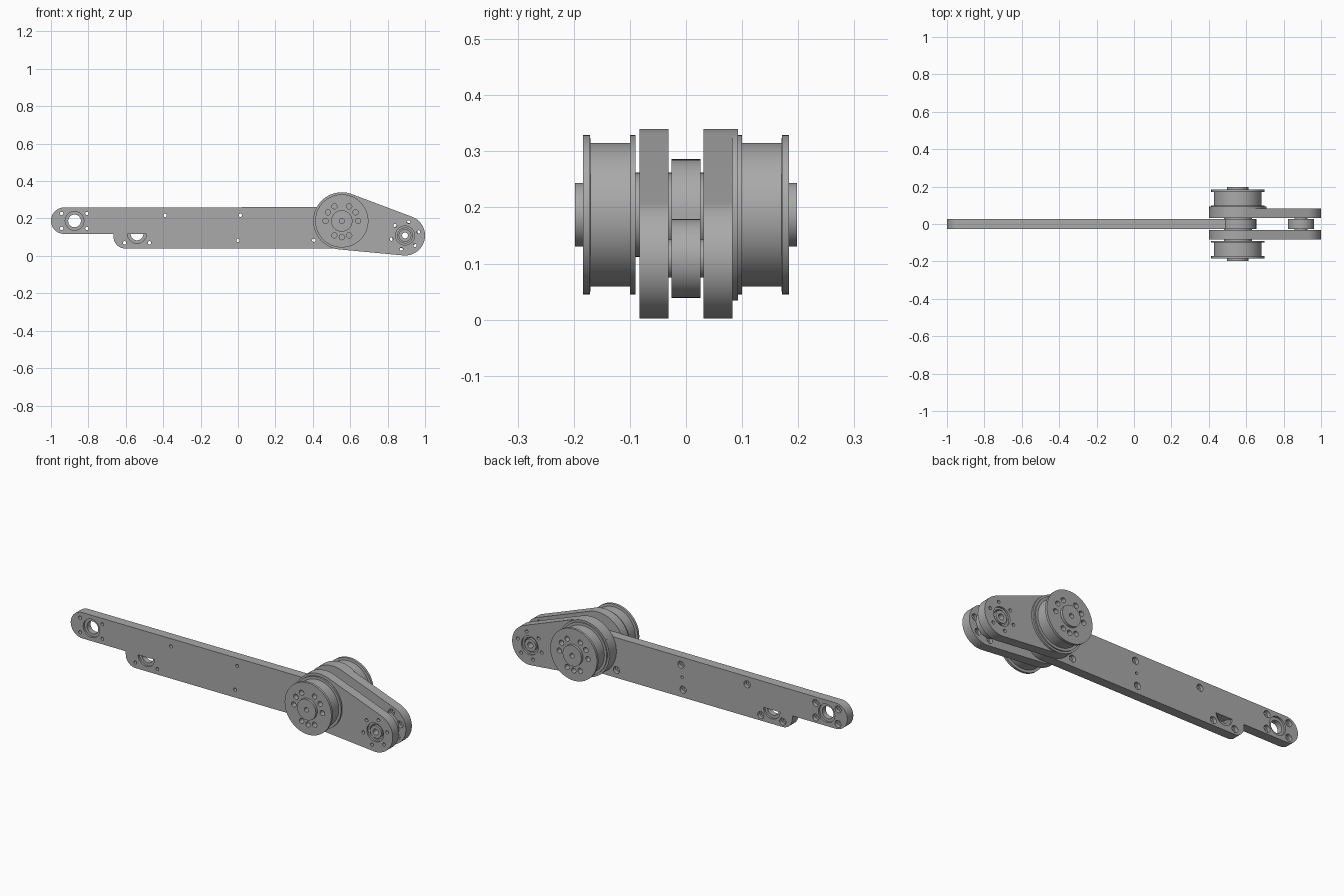
import bpy, bmesh
from math import sin, cos, acos, atan2, radians, pi, hypot

if "Cube" in bpy.data.objects:
    bpy.data.objects.remove(bpy.data.objects["Cube"])

GREY = (0.4, 0.4, 0.4, 1)
grey = bpy.data.materials.new("machined grey")
grey.use_nodes = True
grey.diffuse_color = GREY
grey.node_tree.nodes["Principled BSDF"].inputs["Base Color"].default_value = GREY

PIVOT = (0.555, 0.187)   # pulley axis (x, z)
TIP = (0.893, 0.109)     # idler axis (x, z)


def finish(name, bm):
    bmesh.ops.recalc_face_normals(bm, faces=bm.faces[:])
    mesh = bpy.data.meshes.new(name)
    bm.to_mesh(mesh)
    bm.free()
    mesh.materials.append(grey)
    ob = bpy.data.objects.new(name, mesh)
    bpy.context.collection.objects.link(ob)
    return ob


def arc(center, r, start, end, n=24):
    """Outline points on an arc, angles in degrees."""
    return [(center[0] + r * cos(radians(start + (end - start) * i / n)),
             center[1] + r * sin(radians(start + (end - start) * i / n)))
            for i in range(n + 1)]


def circle(center, r, n=32):
    return arc(center, r, 0, 360, n)[:-1]


def add_prism(bm, outline, y0, y1):
    front = [bm.verts.new((x, y0, z)) for x, z in outline]
    back = [bm.verts.new((x, y1, z)) for x, z in outline]
    bm.faces.new(front)
    bm.faces.new(back[::-1])
    for i in range(len(front)):
        j = (i + 1) % len(front)
        bm.faces.new((front[i], back[i], back[j], front[j]))


def prisms(name, parts):
    bm = bmesh.new()
    for outline, y0, y1 in parts:
        add_prism(bm, outline, y0, y1)
    return finish(name, bm)


def turned(name, center, profile, n=64):
    """Solid of revolution about a y axis; profile holds (radius, y)."""
    bm = bmesh.new()
    rings = [[bm.verts.new((x, y, z)) for x, z in circle(center, r, n)]
             for r, y in profile]
    bm.faces.new(rings[0])
    bm.faces.new(rings[-1][::-1])
    for a, b in zip(rings, rings[1:]):
        for i in range(n):
            j = (i + 1) % n
            bm.faces.new((a[i], b[i], b[j], a[j]))
    return finish(name, bm)


def cut(ob, parts):
    """Subtract a set of separate prisms."""
    cutter = prisms("cutter", parts)
    mod = ob.modifiers.new("holes", 'BOOLEAN')
    mod.operation = 'DIFFERENCE'
    mod.solver = 'EXACT'
    mod.object = cutter
    bpy.context.view_layer.objects.active = ob
    bpy.ops.object.modifier_apply(modifier=mod.name)
    bpy.data.objects.remove(cutter)


def smooth(ob):
    bpy.ops.object.select_all(action='DESELECT')
    ob.select_set(True)
    bpy.context.view_layer.objects.active = ob
    bpy.ops.object.shade_smooth_by_angle(angle=radians(30))


made = []

# Long beam: rounded left end, stepped lower edge, rounded pivot end
end_top, end_low = (-0.929, 0.188), (-0.605, 0.1)
outline = (arc(end_top, 0.071, 90, 270) + [(-0.665, 0.117)]
           + arc(end_low, 0.06, 180, 270, 12)
           + arc((0.555, 0.14), 0.1, 270, 360, 14)
           + arc(PIVOT, 0.099, 0, 132, 20))
beam = prisms("beam", [(outline, -0.026, 0.026)])
screws = [(x, z) for x in (-0.943, -0.808) for z in (0.147, 0.227)]
screws += [(-0.607, 0.07), (-0.473, 0.07), (-0.39, 0.217),
           (0.013, 0.217), (0.0, 0.083), (0.405, 0.083)]
ring, notch = (-0.874, 0.187), (-0.54, 0.117)
cut(beam, [(circle(s, 0.009, 16), -0.1, 0.1) for s in screws]
    + [(circle((0.006, 0.15), 0.008, 16), -0.0, 0.1),
       (circle(ring, 0.034), -0.1, 0.1),
       (arc(notch, 0.034, 180, 360), -0.1, 0.1)])
cut(beam, [(circle(s, 0.019, 20), 0.006, 0.1) for s in screws])
for side in (-1, 1):
    cut(beam, [(circle(ring, 0.05), side * 0.015, side * 0.1),
               (arc(notch, 0.05, 180, 360), side * 0.015, side * 0.1)])
made.append(beam)

# Tapered side plates wrapping both axes
big, small = 0.153, 0.107
dx, dz = TIP[0] - PIVOT[0], TIP[1] - PIVOT[1]
lean = atan2(dz, dx) * 180 / pi
spread = acos((big - small) / hypot(dx, dz)) * 180 / pi
hull = (arc(PIVOT, big, lean + spread, lean + 360 - spread, 48)
        + arc(TIP, small, lean - spread, lean + spread, 32))
bolts = [arc(TIP, 0.075, a, a + 1, 1)[0] for a in range(15, 375, 60)]
for side, label in ((-1, "front"), (1, "back")):
    plate = prisms(label + "_side_plate", [(hull, side * 0.031, side * 0.083)])
    cut(plate, [(circle(b, 0.009, 16), side * 0.01, side * 0.1) for b in bolts]
        + [(circle(TIP, 0.04), side * 0.01, side * 0.1)])
    cut(plate, [(circle(b, 0.018, 20), side * 0.01, side * 0.05) for b in bolts])
    cut(plate, [(circle(TIP, 0.051), side * 0.073, side * 0.1)])
    made.append(plate)

    # Flanged pulley with raised boss and bolt circle
    profile = [(0.142, 0.09), (0.142, 0.1), (0.128, 0.1), (0.128, 0.17),
               (0.142, 0.171), (0.142, 0.184), (0.057, 0.184), (0.057, 0.198)]
    pulley = turned(label + "_pulley", PIVOT, [(r, side * y) for r, y in profile])
    angles = (0, 32, 63, 117, 148, 180, 243, 270, 297)
    cut(pulley, [(circle(arc(PIVOT, 0.087, a, a + 1, 1)[0], 0.014, 20),
                  side * 0.155, side * 0.25) for a in angles]
        + [(circle(PIVOT, 0.013, 20), side * 0.16, side * 0.25)])
    made.append(pulley)

# Round pad behind the back pulley
made.append(turned("back_pad", PIVOT, [(0.153, 0.082), (0.153, 0.093)]))

# Shaft through plates and beam
made.append(turned("pivot_shaft", PIVOT, [(0.075, -0.092), (0.075, 0.092)]))

# Idler roller with bored hub between the plates
idler = turned("idler_roller", TIP,
               [(0.034, -0.078), (0.034, -0.026), (0.07, -0.026),
                (0.07, 0.026), (0.034, 0.026), (0.034, 0.078)], 48)
cut(idler, [(circle(TIP, 0.016, 24), -0.2, 0.2)])
made.append(idler)

for ob in made:
    smooth(ob)
